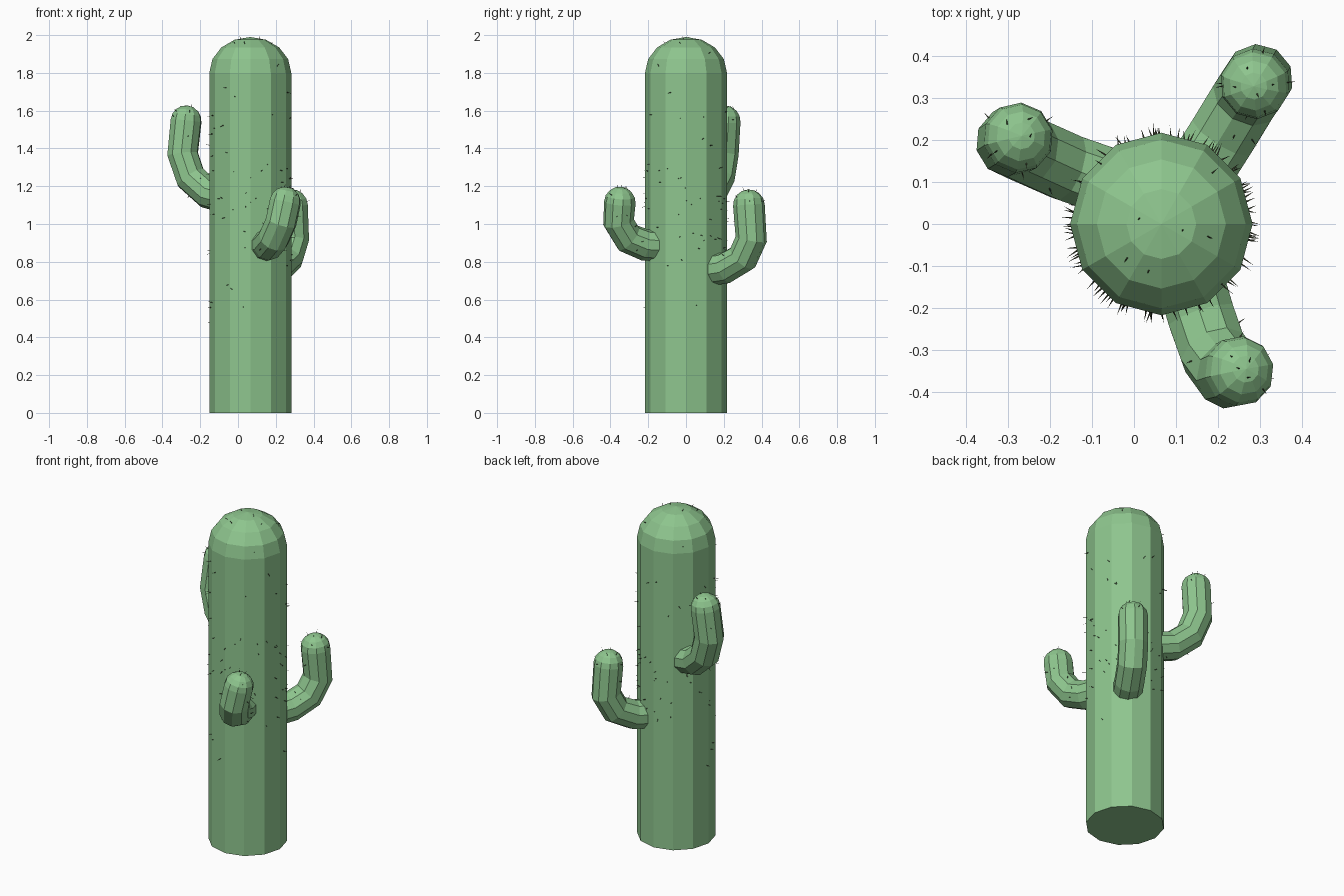
import bpy, bmesh, math, random
from mathutils import Vector

if "Cube" in bpy.data.objects:
    bpy.data.objects.remove(bpy.data.objects["Cube"])

random.seed(7)
TRUNK_X, TRUNK_R, TRUNK_TOP = 0.065, 0.217, 1.80


def material(name, color):
    m = bpy.data.materials.new(name)
    m.diffuse_color = color
    m.use_nodes = True
    m.node_tree.nodes["Principled BSDF"].inputs["Base Color"].default_value = m.diffuse_color
    return m


green = material("cactus_green", (0.27, 0.56, 0.27, 1))
dark = material("spine_dark", (0.05, 0.06, 0.03, 1))


def finish(bm, name, mat):
    bmesh.ops.recalc_face_normals(bm, faces=bm.faces)
    me = bpy.data.meshes.new(name)
    bm.to_mesh(me)
    bm.free()
    me.materials.append(mat)
    ob = bpy.data.objects.new(name, me)
    bpy.context.collection.objects.link(ob)
    return ob


def domed_tube(name, path, radius, sides, cap_height, cap_rings):
    """Sweep a polygon along a path and close its end with a dome."""
    pts = [Vector(p) for p in path]
    n = len(pts)
    tangents = []
    for i in range(n):
        t = Vector()
        if i > 0:
            t += (pts[i] - pts[i - 1]).normalized()
        if i < n - 1:
            t += (pts[i + 1] - pts[i]).normalized()
        tangents.append(t.normalized())
    radii = [radius] * n
    end, d = pts[-1], tangents[-1]
    for k in range(1, cap_rings):
        a = math.pi / 2 * k / cap_rings
        pts.append(end + d * cap_height * math.sin(a))
        tangents.append(d)
        radii.append(radius * math.cos(a))

    bm = bmesh.new()
    u = Vector((1, 0, 0)) if abs(tangents[0].z) > 0.9 else Vector((0, 0, 1))
    u = (u - tangents[0] * u.dot(tangents[0])).normalized()
    rings = []
    for i, (p, t, r) in enumerate(zip(pts, tangents, radii)):
        if i:
            u = tangents[i - 1].rotation_difference(t) @ u
        v = t.cross(u)
        rings.append([bm.verts.new(p + r * (u * math.cos(a) + v * math.sin(a)))
                      for a in (2 * math.pi * j / sides for j in range(sides))])
    for a, b in zip(rings, rings[1:]):
        for j in range(sides):
            k = (j + 1) % sides
            bm.faces.new((a[j], a[k], b[k], b[j]))
    bm.faces.new(rings[0])
    tip = bm.verts.new(end + d * cap_height)
    for j in range(sides):
        bm.faces.new((rings[-1][j], rings[-1][(j + 1) % sides], tip))
    return finish(bm, name, green)


# Trunk with domed top
trunk = domed_tube("trunk", [(TRUNK_X, 0, 0), (TRUNK_X, 0, TRUNK_TOP)],
                   TRUNK_R, 12, 0.19, 4)

# Three upturned arms
arm_paths = {
    "left_arm": [(-0.03, 0.09, 1.13), (-0.16, 0.135, 1.165), (-0.25, 0.175, 1.245),
                 (-0.293, 0.195, 1.37), (-0.275, 0.205, 1.545)],
    "back_arm": [(0.14, 0.10, 0.752), (0.21, 0.21, 0.768), (0.265, 0.30, 0.82),
                 (0.295, 0.345, 0.92), (0.288, 0.333, 1.10)],
    "front_arm": [(0.13, -0.12, 0.885), (0.16, -0.22, 0.89), (0.19, -0.305, 0.925),
                  (0.228, -0.357, 1.01), (0.25, -0.35, 1.115)],
}
arms = [domed_tube(name, path, 0.084, 10, 0.083, 4)
        for name, path in arm_paths.items()]

# Spines: thin three-sided needles
spines = bmesh.new()


def spine(base, normal, length):
    lean = Vector([random.uniform(-0.35, 0.35) for _ in range(3)])
    d = (normal + lean).normalized()
    u = d.orthogonal().normalized()
    v = d.cross(u)
    foot = [spines.verts.new(base - d * 0.008 + 0.003 * (u * math.cos(a) + v * math.sin(a)))
            for a in (0, 2.094, 4.189)]
    tip = spines.verts.new(base + d * length)
    spines.faces.new(foot)
    for i in range(3):
        spines.faces.new((foot[i], foot[(i + 1) % 3], tip))


# Trunk spines
for i in range(100):
    a = random.uniform(0, 2 * math.pi)
    out = Vector((math.cos(a), math.sin(a), 0))
    z = random.triangular(0.42, 1.8, 1.15)
    spine(Vector((TRUNK_X, 0, z)) + out * TRUNK_R * 0.98, out, random.uniform(0.015, 0.03))

# Dome and arm spines, sitting on face centres
for ob, count, low in [(trunk, 8, TRUNK_TOP)] + [(arm, 12, 0) for arm in arms]:
    faces = [f for f in ob.data.polygons[:] if f.center.z > low + 0.02 and
             (Vector((f.center.x - TRUNK_X, f.center.y)).length > TRUNK_R or low)]
    for f in random.sample(faces, count):
        spine(f.center.copy(), f.normal.copy(), 0.02)

finish(spines, "spines", dark)
